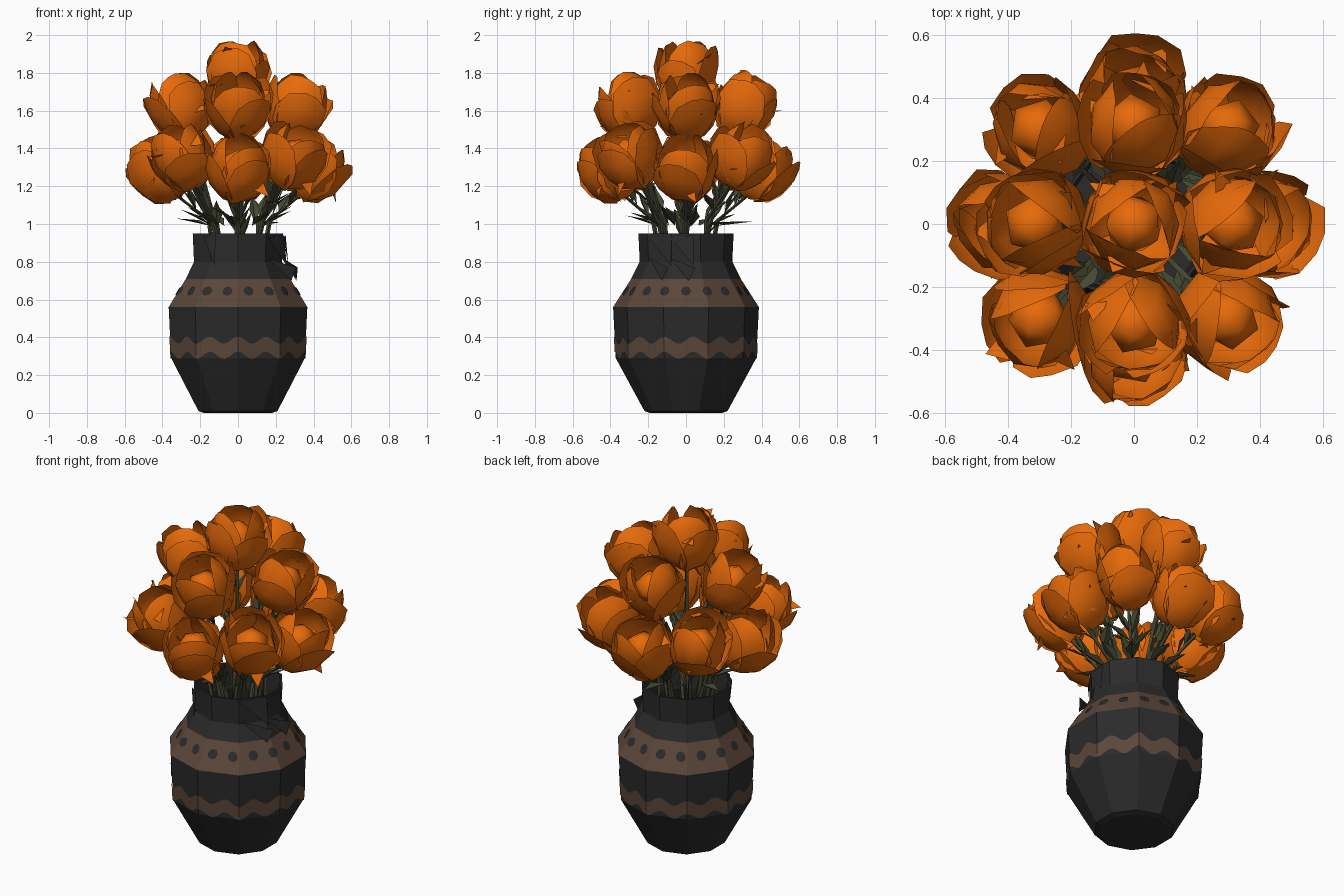
import bpy, bmesh, math, random
from mathutils import Vector, Matrix

if "Cube" in bpy.data.objects:
    bpy.data.objects.remove(bpy.data.objects["Cube"])

random.seed(11)
U = random.uniform
N = 10                                   # sides of the vase


def mat(name, col):
    m = bpy.data.materials.new(name)
    m.diffuse_color = (*col, 1)
    m.use_nodes = True
    m.node_tree.nodes["Principled BSDF"].inputs["Base Color"].default_value = m.diffuse_color
    return m


BLACK = mat("charcoal", (0.024, 0.024, 0.025))
BROWN = mat("clay brown", (0.105, 0.062, 0.042))
ORANGE = mat("petal orange", (0.80, 0.145, 0.003))
GREEN = mat("stem green", (0.06, 0.065, 0.033))


def make(name, bm, *mats, smooth=False):
    me = bpy.data.meshes.new(name)
    bm.to_mesh(me)
    bm.free()
    for m in mats:
        me.materials.append(m)
    for p in me.polygons:
        p.use_smooth = smooth
    ob = bpy.data.objects.new(name, me)
    bpy.context.collection.objects.link(ob)
    return ob


def sheet(bm, rows, closed=False):
    """Skin a list of equally long point rows with quads."""
    vs = [[bm.verts.new(p) for p in r] for r in rows]
    n = len(vs[0])
    for a, b in zip(vs, vs[1:]):
        for i in range(n if closed else n - 1):
            j = (i + 1) % n
            bm.faces.new((a[i], a[j], b[j], b[i]))
    return vs


def polar(a):
    return Vector((math.cos(a), math.sin(a), 0))


# ---- vase: faceted lathe, shoulder faces brown, open neck with inner wall
OUTER = [(0.22, 0.01), (0.372, 0.29), (0.386, 0.56), (0.29, 0.71), (0.245, 0.80), (0.252, 0.95)]
INNER = [(0.24, 0.95), (0.23, 0.80), (0.25, 0.72), (0.25, 0.6)]
START = -math.pi / 2


def ring(r, z):
    return [polar(START + 2 * math.pi * i / N) * r + Vector((0, 0, z)) for i in range(N)]


bm = bmesh.new()
rows = sheet(bm, [ring(0.19, 0)] + [ring(r, z) for r, z in OUTER + INNER], closed=True)
bm.faces.new(rows[0][::-1])
bm.faces.new(rows[-1])
for f in bm.faces:
    c = f.calc_center_median()
    if 0.6 < c.z < 0.66 and c.xy.length > 0.27:
        f.material_index = 1
bmesh.ops.recalc_face_normals(bm, faces=bm.faces)
make("vase", bm, BLACK, BROWN)


def on_vase(a, z, lift=0.004):
    """Point on the faceted vase surface at angle a and height z."""
    for (r0, z0), (r1, z1) in zip(OUTER, OUTER[1:]):
        if z <= z1:
            r = r0 + (r1 - r0) * (z - z0) / (z1 - z0)
            break
    step = 2 * math.pi / N
    loc = ((a - START) % step) - step / 2
    return polar(a) * (r * math.cos(step / 2) / math.cos(loc) + lift) + Vector((0, 0, z))


# ---- painted wavy band
bm = bmesh.new()
cols = 160
angs = [START + 2 * math.pi * i / cols for i in range(cols)]
wave = [0.345 + 0.019 * math.sin(15 * a) for a in angs]
sheet(bm, [[on_vase(a, w + o) for a, w in zip(angs, wave)]
           for o in (-0.04, -0.02, 0, 0.04)], closed=True)
make("wavy_band", bm, BROWN)

# ---- painted dots on the shoulder
bm = bmesh.new()
for k in range(18):
    a0 = START + 2 * math.pi * (k + 0.5) / 18
    ts = [math.pi * i / 4 for i in range(8)]
    c = bm.verts.new(on_vase(a0, 0.645, 0.006))
    vs = [bm.verts.new(on_vase(a0 + 0.085 * math.cos(t), 0.645 + 0.025 * math.sin(t), 0.005)) for t in ts]
    for i in range(8):
        bm.faces.new((c, vs[i], vs[(i + 1) % 8]))
make("shoulder_dots", bm, BLACK)

# ---- ragged dark folds hanging round the front right of the neck
bm = bmesh.new()
for a, w in ((-2.2, 0.15), (-0.6, 0.3), (-0.1, 0.25)):
    P = lambda da, r, z: bm.verts.new(polar(a + da) * r + Vector((0, 0, z)))
    bm.faces.new((P(-w, 0.255, 0.93), P(w, 0.255, 0.94), P(w, 0.27, 0.78)))
    if a > -1:
        bm.faces.new((P(-w, 0.25, 0.82), P(w, 0.32, 0.77), P(w * 0.6, 0.31, 0.70)))
make("neck_folds", bm, BLACK)


# ---- flowers: big overlapping low-poly petals round a core
def petal(bm, M, a0, phi0, phi1, half, R, H, flare):
    rows, nv, nu = [], 4, 3
    for j in range(nv + 1):
        v = j / nv
        phi = phi0 + (phi1 - phi0) * v
        w = half * (0.5 + 0.7 * math.sin(math.pi * min(1, 0.12 + v * 0.75)))
        out = 1 + flare * max(0, v - 0.4)
        row = []
        for i in range(nu + 1):
            u = 2 * i / nu - 1
            ph = phi - 0.3 * abs(u) * v             # pointed tip
            k = out * (1 + 0.07 * abs(u)) + U(-0.04, 0.04)
            r = R * k * math.sin(ph) ** 0.85
            row.append(M @ (polar(a0 + u * w) * r + Vector((0, 0, -H * k * math.cos(ph)))))
        rows.append(row)
    sheet(bm, rows)


def flower(name, centre, axis):
    M = (Matrix.Translation(centre) @ axis.to_track_quat('Z', 'Y').to_matrix().to_4x4()
         @ Matrix.Rotation(U(0, 6.28), 4, 'Z'))
    bm = bmesh.new()
    for k in range(4):                              # outer cup
        petal(bm, M, k * 1.571 + U(-.15, .15), 0.15, U(1.9, 2.35), 0.8, 0.158, 0.18, U(0.0, 0.35))
    for k in range(3):                              # closing inner petals
        petal(bm, M, k * 2.094 + U(-.2, .2), 0.9, U(2.6, 2.9), 0.95, 0.145, 0.17, U(0, 0.1))
    for k in range(3):                              # loose jagged petal tips
        a, z = k * 2.1 + U(-.5, .5), U(-0.1, 0.08)
        tri = [(0.13, a - .3, z), (0.14, a + .3, z + 0.03),
               (U(0.17, 0.2), a + U(-.3, .3), z + U(-0.05, 0.08))]
        bm.faces.new([bm.verts.new(M @ (polar(t) * r + Vector((0, 0, h)))) for r, t, h in tri])
    bmesh.ops.create_icosphere(bm, subdivisions=1, radius=0.1, matrix=M)
    make(name, bm, ORANGE, smooth=True)


UP = Vector((0, 0, 1))
heads = [(Vector((0, 0, 1.81)), Vector((0.05, 0, 1)))]
for k in range(4):                                  # middle tier
    d = polar(k * math.pi / 2)
    heads.append((d * 0.315 + UP * 1.63, d * 0.45 + UP))
for k in range(8):                                  # lower tier, diagonals a little higher
    d = polar(k * math.pi / 4)
    heads.append((d * 0.41 + UP * 1.30, d * 0.45 + UP) if k % 2 == 0
                 else (d * 0.425 + UP * 1.36, d * 0.55 + UP))
for i, (c, ax) in enumerate(heads):
    flower(f"flower_{i + 1}", c, ax.normalized())


# ---- stems: thin four-sided tubes from the neck to each flower
def tube(bm, pts, r):
    sheet(bm, [[p + polar(t * math.pi / 2) * r for t in range(4)] for p in pts], closed=True)


# ---- leaves: folded pointed blades
def leaf(bm, p, d, length, width):
    side = d.cross(UP).normalized() * width
    up = side.cross(d).normalized() * width * 0.4 / width * width
    mid = p + d * length * 0.45
    s, a, b, m, t = [bm.verts.new(q) for q in
                     (p, mid + side + up, mid - side + up, mid, p + d * length)]
    for f in ((s, m, a), (s, b, m), (m, t, a), (m, b, t)):
        bm.faces.new(f)


stems, leaves = bmesh.new(), bmesh.new()
for c, ax in heads:
    end = c - ax.normalized() * 0.14
    flat = Vector((c.x, c.y, 0))
    foot = flat * 0.22 + Vector((U(-.04, .04), U(-.04, .04), 0.65))
    bend = flat * 0.42 + Vector((U(-.02, .02), U(-.02, .02), 1.02))
    tube(stems, [foot, bend, end], 0.012)
    for k in range(6):
        p = bend.lerp(end, U(-0.2, 0.75))
        a = math.atan2(c.y, c.x) + U(-1.2, 1.2)
        d = (polar(a) * 0.6 + UP * U(0.3, 1.5)).normalized()
        leaf(leaves, p, d, U(0.14, 0.22), U(0.02, 0.036))
for k in range(10):                                 # low leaves spreading over the rim
    d = (polar(k * 0.628 + 0.2) + UP * U(0.1, 0.6)).normalized()
    leaf(leaves, Vector((d.x * 0.16, d.y * 0.16, 0.99)), d, U(0.15, 0.21), 0.035)
make("stems", stems, GREEN)
make("leaves", leaves, GREEN)
